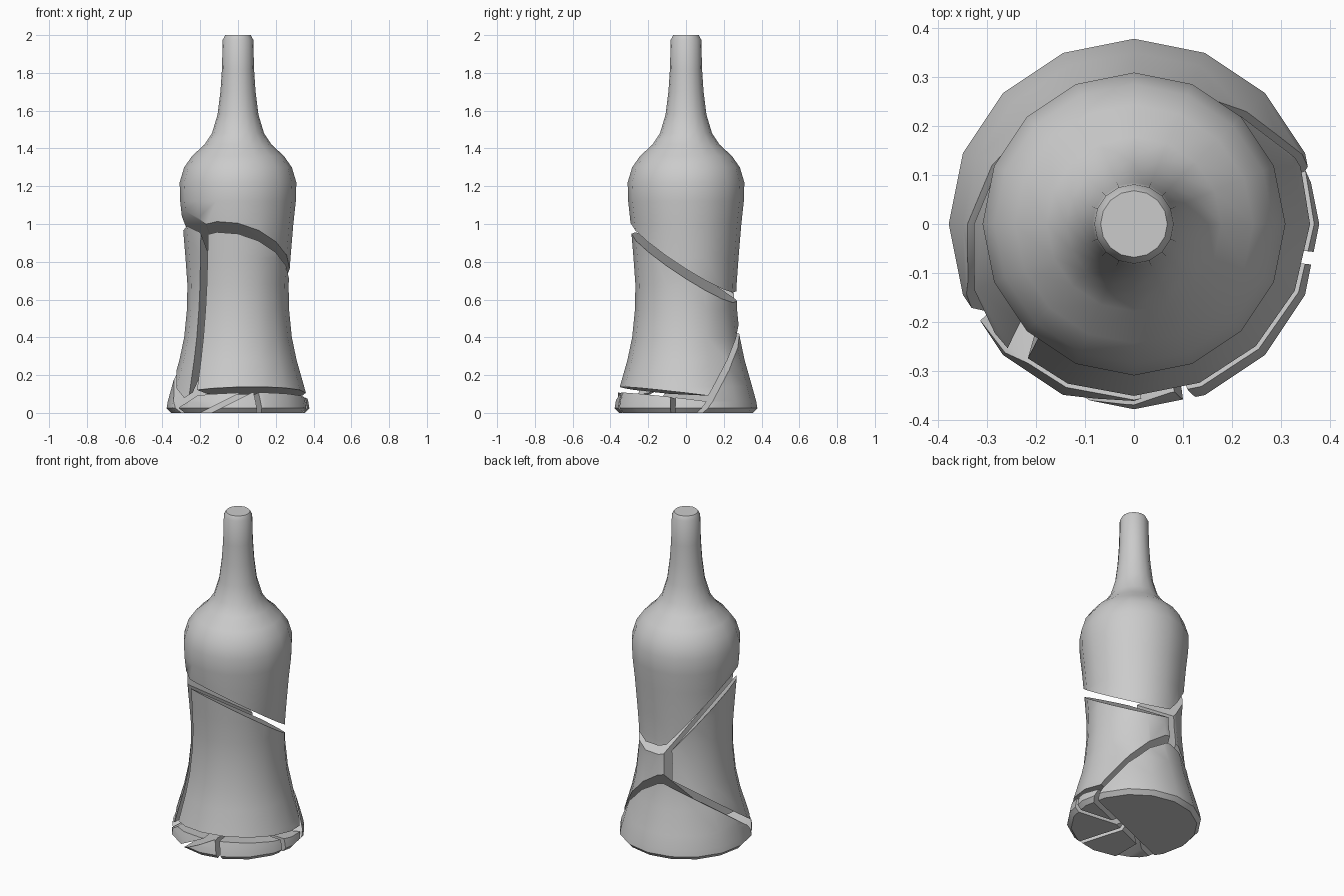
import bpy, bmesh, math
from mathutils import Vector

if "Cube" in bpy.data.objects:
    bpy.data.objects.remove(bpy.data.objects["Cube"])

SIDES = 16
# Half profile of the bottle: radius, height
PROFILE = [(0.355, 0.0), (0.378, 0.025), (0.372, 0.06), (0.35, 0.14), (0.31, 0.28), (0.285, 0.40),
           (0.27, 0.55), (0.268, 0.68), (0.278, 0.82), (0.293, 1.0), (0.306, 1.12),
           (0.309, 1.22), (0.285, 1.30), (0.243, 1.36), (0.178, 1.42), (0.138, 1.48),
           (0.108, 1.58), (0.093, 1.70), (0.085, 1.82), (0.081, 1.975), (0.068, 2.0)]


def bottle():
    """Solid closed bottle turned from the profile."""
    bm = bmesh.new()
    rings = []
    for r, z in PROFILE:
        rings.append([bm.verts.new((r * math.cos(2 * math.pi * i / SIDES),
                                    r * math.sin(2 * math.pi * i / SIDES), z))
                      for i in range(SIDES)])
    for a, b in zip(rings, rings[1:]):
        for i in range(SIDES):
            j = (i + 1) % SIDES
            bm.faces.new((a[i], a[j], b[j], b[i]))
    bm.faces.new(rings[0][::-1])
    bm.faces.new(rings[-1])
    return bm


# Crack planes as (normal, distance), from simple equations
def z_plane(a, b, c):            # z = a + b x + c y
    return Vector((-b, -c, 1)), a


def x_plane(a, b, c):            # x = a + b y + c z
    return Vector((1, -b, -c)), a


def y_plane(a, b, c):            # y = a + b x + c z
    return Vector((-b, 1, -c)), a


TOP_FRONT = z_plane(0.79, -0.20, -0.64)
TOP_LEFT = z_plane(0.683, -1.09, -0.416)
LEFT_SPLIT = x_plane(-0.166, 0.294, 0.057)
BACK_FRONT = y_plane(-0.07, 0.42, 0.81)
BACK_LEFT = z_plane(0.264, 0.195, 0.683)
BASE_FRONT = z_plane(0.077, 0.03, -0.12)
BASE_LEFT = z_plane(0.25, 0.66, 0.0)
CHIP_RIGHT = y_plane(-0.028, -0.115, 0.0)
CHIP_FRONT = x_plane(0.01, -0.30, -0.15)
CHIP_LEFT = z_plane(0.085, 0.5, 0.0)

WIDE, THIN = 0.022, 0.013


def shard(name, cuts):
    """Keep the part of the bottle on the given side of each plane."""
    bm = bottle()
    for (normal, dist), side, gap in cuts:
        length = normal.length
        n = normal / length
        co = n * (dist / length + side * gap)
        bmesh.ops.bisect_plane(bm, geom=bm.verts[:] + bm.edges[:] + bm.faces[:], dist=1e-5,
                               plane_co=co, plane_no=n,
                               clear_outer=side < 0, clear_inner=side > 0)
        rim = [e for e in bm.edges if e.is_boundary]
        if rim:
            bmesh.ops.holes_fill(bm, edges=rim, sides=0)
    bmesh.ops.recalc_face_normals(bm, faces=bm.faces[:])
    mesh = bpy.data.meshes.new(name)
    bm.to_mesh(mesh)
    bm.free()
    ob = bpy.data.objects.new(name, mesh)
    bpy.context.collection.objects.link(ob)
    bpy.ops.object.select_all(action='DESELECT')
    ob.select_set(True)
    bpy.context.view_layer.objects.active = ob
    bpy.ops.object.shade_smooth_by_angle(angle=math.radians(40))


# Large shards
shard("neck_shard", [(TOP_FRONT, 1, WIDE), (TOP_LEFT, 1, WIDE)])
shard("front_shard", [(TOP_FRONT, -1, WIDE), (LEFT_SPLIT, 1, WIDE),
                      (BACK_FRONT, -1, WIDE), (BASE_FRONT, 1, 0.018)])
shard("left_shard", [(TOP_LEFT, -1, WIDE), (LEFT_SPLIT, -1, WIDE),
                     (BACK_LEFT, 1, 0.018), (BASE_LEFT, 1, THIN)])
shard("back_base_shard", [(BACK_FRONT, 1, THIN), (BACK_LEFT, -1, 0.018)])

# Small chips of the front base
chip = [(BASE_FRONT, -1, THIN), (BACK_FRONT, -1, THIN), (BASE_LEFT, -1, THIN)]
shard("right_base_chip", chip + [(CHIP_RIGHT, 1, THIN)])
shard("front_right_base_chip", chip + [(CHIP_RIGHT, -1, THIN), (CHIP_FRONT, 1, THIN)])
shard("front_base_chip", chip + [(CHIP_RIGHT, -1, THIN), (CHIP_FRONT, -1, THIN),
                                 (CHIP_LEFT, -1, THIN)])
shard("left_base_chip", chip + [(CHIP_RIGHT, -1, THIN), (CHIP_FRONT, -1, THIN),
                                (CHIP_LEFT, 1, THIN)])
